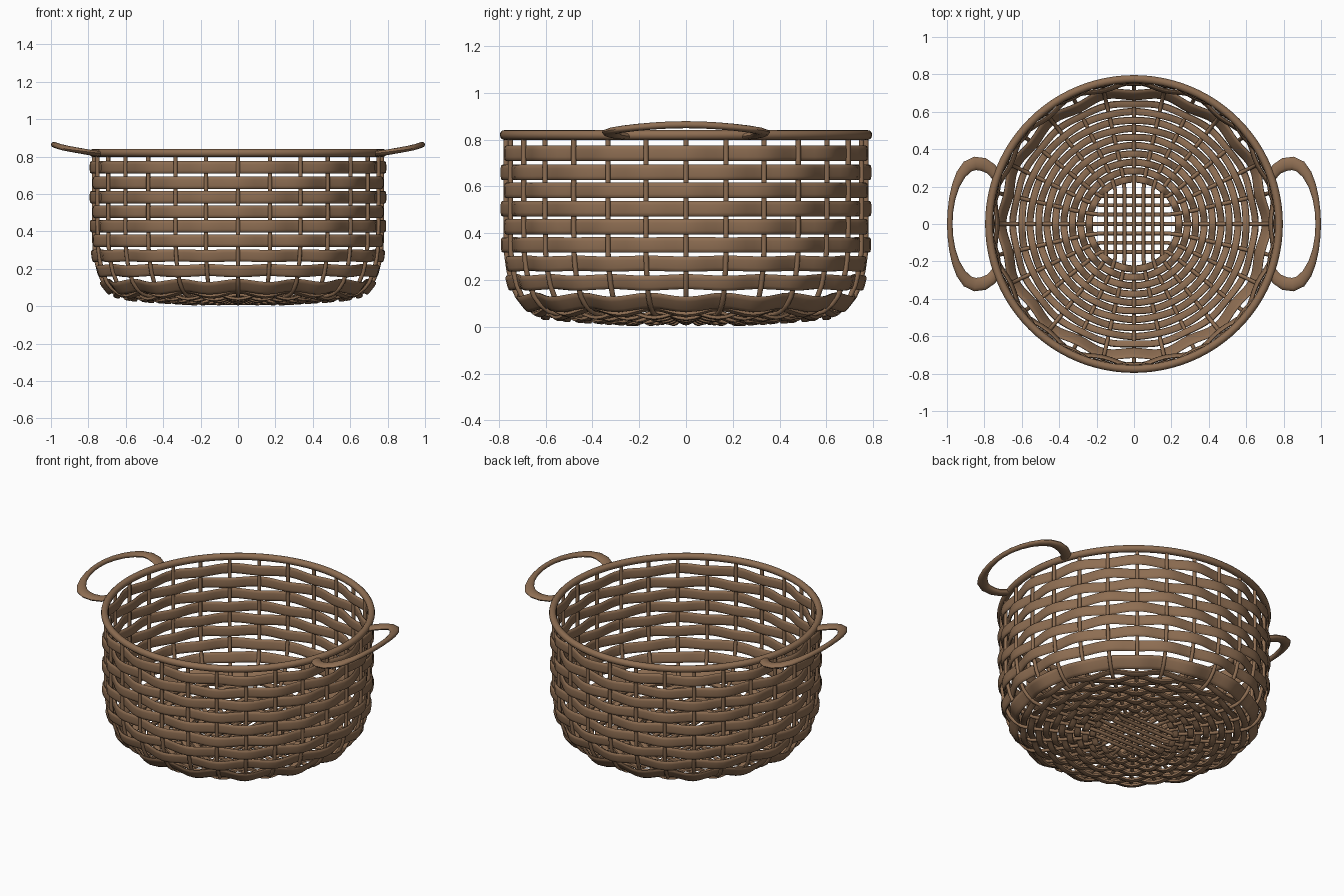
import bpy, bmesh, math
from mathutils import Vector

if "Cube" in bpy.data.objects:
    bpy.data.objects.remove(bpy.data.objects["Cube"])

wicker = bpy.data.materials.new("brown wicker")
wicker.diffuse_color = (0.27, 0.155, 0.085, 1)
wicker.use_nodes = True
wicker.node_tree.nodes["Principled BSDF"].inputs["Base Color"].default_value = wicker.diffuse_color

N = 28            # upright stakes
# basket profile (radius, height), from base centre to rim
PROFILE = [(0.0, 0.022), (0.24, 0.026), (0.45, 0.038), (0.60, 0.052), (0.655, 0.068),
           (0.695, 0.098), (0.72, 0.13), (0.742, 0.18), (0.757, 0.24), (0.768, 0.32),
           (0.77, 0.45), (0.77, 0.82)]


def profile_at(value, axis):
    """Point and tangent on the profile at a given radius (0) or height (1)."""
    for a, b in zip(PROFILE, PROFILE[1:]):
        if a[axis] <= value <= b[axis] and b[axis] > a[axis]:
            f = (value - a[axis]) / (b[axis] - a[axis])
            a, b = Vector(a), Vector(b)
            return a.lerp(b, f), (b - a).normalized()


def skin(name, rings, closed):
    """Skin a list of rings of points into one smooth object."""
    bm = bmesh.new()
    vr = [[bm.verts.new(p) for p in ring] for ring in rings]
    m = len(vr[0])
    for i in range(len(vr) if closed else len(vr) - 1):
        a, b = vr[i], vr[(i + 1) % len(vr)]
        for j in range(m):
            bm.faces.new((a[j], a[(j + 1) % m], b[(j + 1) % m], b[j]))
    if not closed:
        bm.faces.new(vr[0])
        bm.faces.new(vr[-1])
    bmesh.ops.recalc_face_normals(bm, faces=bm.faces)
    me = bpy.data.meshes.new(name)
    bm.to_mesh(me)
    bm.free()
    ob = bpy.data.objects.new(name, me)
    bpy.context.collection.objects.link(ob)
    me.materials.append(wicker)
    bpy.context.view_layer.objects.active = ob
    ob.select_set(True)
    bpy.ops.object.shade_smooth_by_angle(angle=math.radians(50))
    ob.select_set(False)
    return ob


def weaver(name, value, axis, half_width, sign):
    """Flat strand running round the basket, in and out of the stakes."""
    c, t = profile_at(value, axis)
    n = Vector((t.y, -t.x))          # outward normal
    section = []
    for k in range(10):
        a = math.tau * k / 10
        u, v = math.cos(a), math.sin(a)
        section.append((half_width * math.copysign(abs(u) ** 0.6, u),
                        0.009 * math.copysign(abs(v) ** 0.7, v)))
    rings = []
    for s in range(N * 4):
        a = math.tau * s / (N * 4)
        off = 0.014 * sign * math.cos(a * N / 2)
        ring = []
        for u, v in section:
            p = c + t * u + n * (v + off)
            ring.append((p.x * math.cos(a), p.x * math.sin(a), p.y))
        rings.append(ring)
    skin(name, rings, True)


# wall weavers
for i, z in enumerate((0.19, 0.27, 0.35, 0.428, 0.505, 0.583, 0.66, 0.742)):
    weaver(f"wall_weaver_{i}", z, 1, 0.033, 1 if i % 2 else -1)
# weaver on the rounded bottom edge
weaver("corner_weaver", 0.70, 0, 0.042, 1)
# base weavers
for i in range(10):
    weaver(f"base_weaver_{i}", 0.24 + 0.045 * i, 0, 0.019, 1 if i % 2 else -1)

# stakes: seven bars each way cross at the centre, fan out and climb the wall
cu = bpy.data.curves.new("stakes", 'CURVE')
cu.dimensions = '3D'
cu.bevel_depth = 0.011
cu.bevel_resolution = 2
cu.use_fill_caps = True
for turn in (0, 1):
    for k in range(-3, 4):
        a = math.tau * k / N
        half = [(0.18, 0.05 * k, 0.024)]
        for r, z in [profile_at(0.28, 0)[0]] + PROFILE[2:]:
            half.append((r * math.cos(a), r * math.sin(a), z))
        path = [(-x, y, z) for x, y, z in reversed(half)] + half
        if turn:
            path = [(-y, x, z) for x, y, z in path]
        lift = 0.008 if turn else -0.006
        sp = cu.splines.new('POLY')
        sp.points.add(len(path) - 1)
        for p, (x, y, z) in zip(sp.points, path):
            near = math.hypot(x, y) < 0.25
            p.co = (x, y, z + (lift if near else 0), 1)
cu.materials.append(wicker)
bpy.context.collection.objects.link(bpy.data.objects.new("stakes", cu))

# rim
bpy.ops.mesh.primitive_torus_add(major_radius=0.775, minor_radius=0.021, major_segments=96,
                                 minor_segments=12, location=(0, 0, 0.82))
rim = bpy.context.object
rim.name = "rim"
rim.data.materials.append(wicker)
bpy.ops.object.shade_smooth()
rim.select_set(False)

# handles: x, y, z, half width of the strand
HALF = [(0.735, 0.255, 0.815, 0.026), (0.765, 0.295, 0.818, 0.032), (0.805, 0.318, 0.824, 0.036),
        (0.85, 0.324, 0.832, 0.036), (0.89, 0.307, 0.839, 0.033), (0.925, 0.265, 0.846, 0.027),
        (0.953, 0.205, 0.853, 0.021), (0.972, 0.135, 0.859, 0.017), (0.982, 0.065, 0.863, 0.015)]
PATH = HALF + [(0.985, 0, 0.864, 0.015)] + [(x, -y, z, w) for x, y, z, w in reversed(HALF)]
for name, side in (("right_handle", 1), ("left_handle", -1)):
    rings = []
    for i, (x, y, z, w) in enumerate(PATH):
        a, b = PATH[max(i - 1, 0)], PATH[min(i + 1, len(PATH) - 1)]
        t = Vector((b[0] - a[0], b[1] - a[1], b[2] - a[2])).normalized()
        across = t.cross(Vector((0, 0, 1))).normalized()
        up = across.cross(t)
        ring = []
        for k in range(12):
            q = math.tau * k / 12
            p = Vector((x, y, z)) + across * w * math.cos(q) + up * 0.015 * math.sin(q)
            ring.append((p.x * side, p.y, p.z))
        rings.append(ring)
    skin(name, rings, False)
